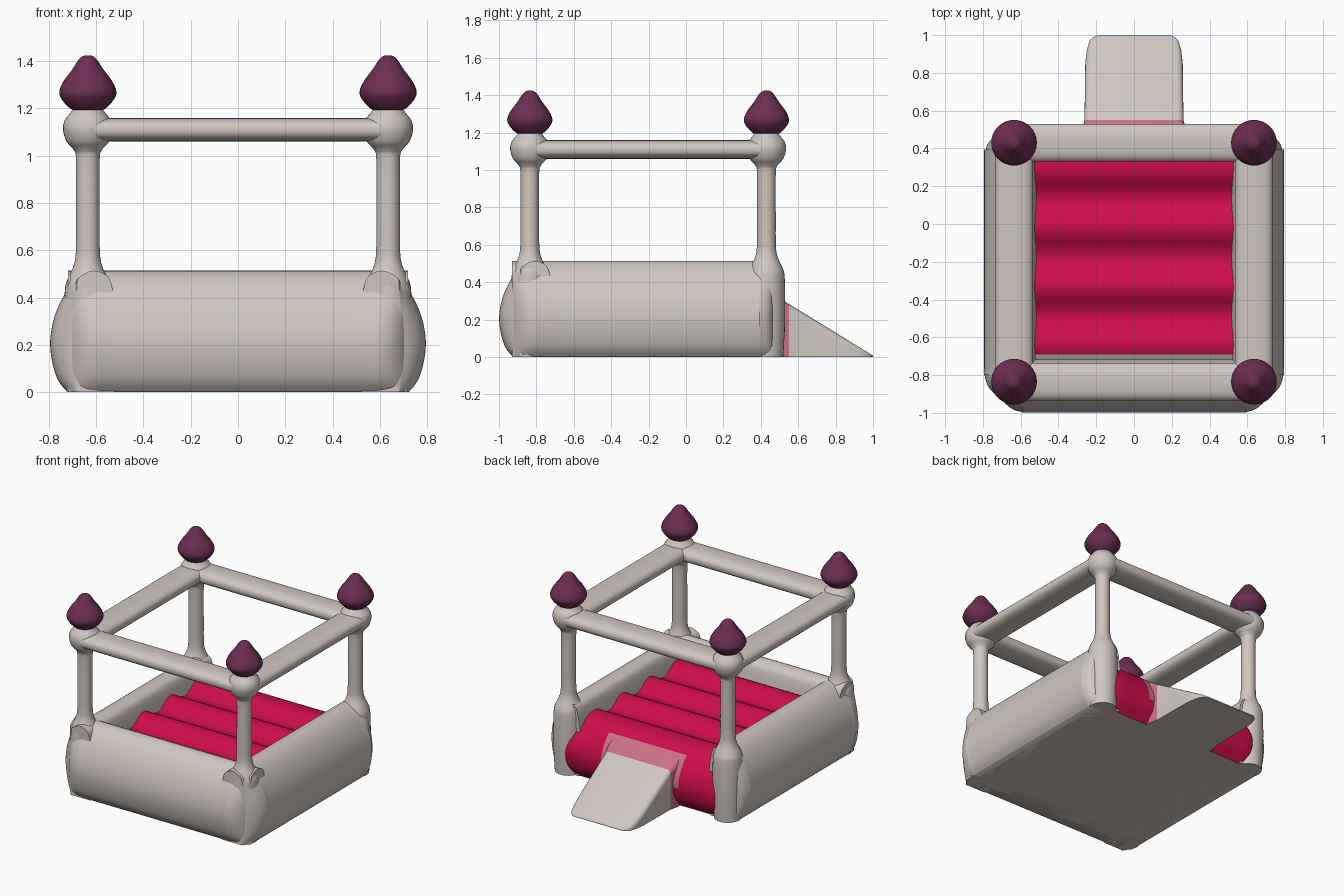
import bpy, bmesh, math
from mathutils import Vector

cube = bpy.data.objects.get("Cube")
if cube:
    bpy.data.objects.remove(cube, do_unlink=True)


def material(name, rgb):
    m = bpy.data.materials.new(name)
    m.use_nodes = True
    m.diffuse_color = (*rgb, 1)
    bsdf = m.node_tree.nodes["Principled BSDF"]
    bsdf.inputs["Base Color"].default_value = (*rgb, 1)
    bsdf.inputs["Roughness"].default_value = 0.7
    return m


WHITE = material("warm white vinyl", (0.63, 0.57, 0.53))
RED = material("crimson vinyl", (0.60, 0.004, 0.07))
PURPLE = material("plum vinyl", (0.15, 0.028, 0.085))
PINK = material("faded pink vinyl", (0.60, 0.17, 0.23))


def smooth_line(points, steps=4):
    """Catmull-Rom curve through 2D points."""
    pts = [Vector(p) for p in points]
    out = []
    for i in range(len(pts) - 1):
        a, b = pts[max(i - 1, 0)], pts[i]
        c, d = pts[i + 1], pts[min(i + 2, len(pts) - 1)]
        for s in range(steps):
            t = s / steps
            out.append(0.5 * (2 * b + (c - a) * t + (2 * a - 5 * b + 4 * c - d) * t ** 2
                              + (3 * b - a - 3 * c + d) * t ** 3))
    return out + [pts[-1]]


def loft(name, rings, mats, rule=None, angle=50):
    """Join closed rings of points into a capped skin."""
    bm = bmesh.new()
    loops = [[bm.verts.new(p) for p in ring] for ring in rings]
    n = len(loops[0])
    for a, b in zip(loops, loops[1:]):
        for i in range(n):
            j = (i + 1) % n
            bm.faces.new((a[i], a[j], b[j], b[i]))
    bm.faces.new(loops[0])
    bm.faces.new(loops[-1])
    bmesh.ops.recalc_face_normals(bm, faces=bm.faces[:])
    bm.normal_update()
    if rule:
        for f in bm.faces:
            f.material_index = rule(f.calc_center_median(), f.normal)
    mesh = bpy.data.meshes.new(name)
    bm.to_mesh(mesh)
    bm.free()
    for m in mats:
        mesh.materials.append(m)
    obj = bpy.data.objects.new(name, mesh)
    bpy.context.collection.objects.link(obj)
    bpy.ops.object.select_all(action='DESELECT')
    obj.select_set(True)
    bpy.context.view_layer.objects.active = obj
    bpy.ops.object.shade_smooth_by_angle(angle=math.radians(angle))
    return obj


def lathe(name, profile, x, y, mat, sides=32):
    turn = [math.tau * i / sides for i in range(sides)]
    rings = [[(x + max(r, 0.002) * math.cos(t), y + max(r, 0.002) * math.sin(t), z)
              for t in turn] for r, z in smooth_line(profile)]
    return loft(name, rings, [mat])


PX, FRONT, BACK = 0.635, -0.835, 0.43   # post centre lines

# Padded walls: u is the distance outward from the post line
WALL = [(-0.11, 0)] + smooth_line(
    [(0.085, 0), (0.125, 0.05), (0.15, 0.13), (0.158, 0.22), (0.14, 0.32), (0.10, 0.41),
     (0.05, 0.475), (-0.01, 0.512), (-0.06, 0.505), (-0.098, 0.465), (-0.125, 0.3)])


def wall_ring(full, place):
    ring = []
    for u, z in WALL:
        u = 0.045 + (u - 0.045) * full if u > 0.045 else u
        ring.append(place(u, z))
    return ring


def wall(name, stations, place):
    rings = [wall_ring(f, lambda u, z, s=s: place(u, z, s)) for s, f in smooth_line(stations)]
    loft(name, rings, [WHITE])


side_run = [(-0.93, 0.05), (-0.90, 0.5), (-0.85, 0.86), (-0.78, 1), (-0.7, 1),
            (0.3, 1), (0.37, 0.98), (0.43, 0.8), (0.46, 0.5), (0.472, 0.1)]
half = [(0.72, 0.05), (0.69, 0.5), (0.64, 0.86), (0.57, 1), (0.5, 1)]
front_run = [(-x, f) for x, f in half] + half[::-1]
for side, s in (("left", 1), ("right", -1)):
    wall(side + "_wall", side_run, lambda u, z, y: (s * (PX + u), y, z))
wall("front_wall", front_run, lambda u, z, x: (x, FRONT - u * 1.03, z))

# Ribbed bouncing floor with a rounded rear lip
ribs = [(-0.85 + 0.02 * i, 0.38 + 0.03 * math.cos(math.tau * (0.29 - 0.02 * i + 0.85) / 0.31))
        for i in range(58)]
lip = smooth_line([(0.31, 0.41), (0.38, 0.395), (0.45, 0.345), (0.505, 0.265),
                   (0.53, 0.18), (0.515, 0.08), (0.46, 0)])
floor_profile = [(-0.85, 0)] + ribs + lip
floor_half = [(0.68, 0.15), (0.665, 0.5), (0.63, 0.8), (0.57, 1), (0.51, 1), (0.4, 1),
              (0.31, 1), (0.2, 1), (0.1, 1)]
floor_run = [(-x, f) for x, f in floor_half] + [(0, 1)] + floor_half[::-1]


def floor_colour(c, n):
    if n.z < -0.9 or c.y < -0.69:
        return 1
    if abs(c.x) < 0.31 and c.y > 0.43 and c.z > 0.15:
        return 2
    return 0


floor_rings = [[(x, 0.43 + (y - 0.43) * f if y > 0.43 else y,
                 z if f == 1 or y > 0.43 else z * (0.8 + 0.2 * f)) for y, z in floor_profile]
               for x, f in floor_run]
loft("bouncy_floor", floor_rings, [RED, WHITE, PINK], floor_colour)

# Entry ramp
ramp_rings = []
for y, w in ((0.4, 0.28), (0.5, 0.275), (0.55, 0.262), (0.7, 0.26), (0.85, 0.258),
             (0.92, 0.25), (0.97, 0.235), (0.99, 0.215), (1.0, 0.19)):
    h = 0.325 * (1 - y) / 0.53 + 0.008
    r = min(0.035, h * 0.5)
    arc = [(w - r + r * math.cos(t), h - r + r * math.sin(t))
           for t in (math.pi / 8 * i for i in range(5))]
    right = [(w, 0)] + arc
    ramp_rings.append([(x, y, z) for x, z in right + [(-x, z) for x, z in right[::-1]]])
loft("entry_ramp", ramp_rings, [WHITE, PINK],
     lambda c, n: 1 if c.y < 0.55 and n.z > -0.5 else 0)

# Corner posts with swollen joints, and pointed finials
POST = [(0.09, 0), (0.10, 0.2), (0.098, 0.42), (0.085, 0.48), (0.062, 0.53), (0.051, 0.59),
        (0.05, 0.75), (0.05, 0.98), (0.06, 1.025), (0.09, 1.06), (0.105, 1.11),
        (0.098, 1.15), (0.075, 1.18), (0.06, 1.2)]
FINIAL = [(0.05, 1.19), (0.075, 1.2), (0.108, 1.235), (0.121, 1.27), (0.103, 1.315),
          (0.066, 1.365), (0.04, 1.405), (0.02, 1.422), (0, 1.425)]
for end, y in (("front", FRONT), ("back", BACK)):
    for side, x in (("left", PX), ("right", -PX)):
        lathe(f"{end}_{side}_post", POST, x, y, WHITE)
        lathe(f"{end}_{side}_finial", FINIAL, x, y, PURPLE)

# Flattened top rails
oval = []
for i in range(32):
    c, s = math.cos(math.tau * i / 32), math.sin(math.tau * i / 32)
    oval.append((0.1 * math.copysign(abs(c) ** 0.8, c), 1.11 + 0.05 * math.copysign(abs(s) ** 0.8, s)))
for name, y in (("front_rail", FRONT), ("back_rail", BACK)):
    loft(name, [[(x, y + u, z) for u, z in oval] for x in (-PX, PX)], [WHITE])
for name, x in (("left_rail", PX), ("right_rail", -PX)):
    loft(name, [[(x + u, y, z) for u, z in oval] for y in (FRONT, BACK)], [WHITE])
